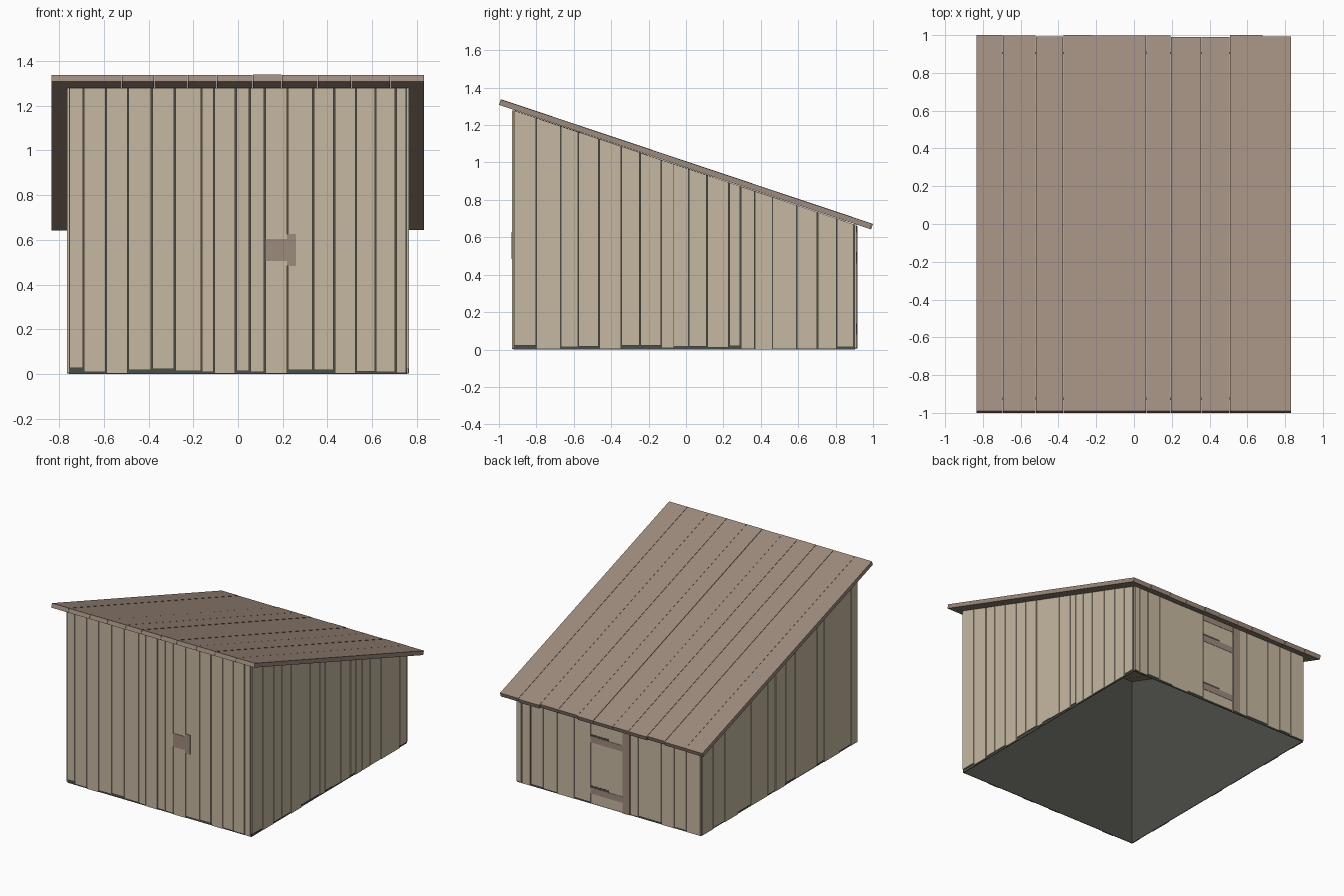
import bpy, bmesh, math, random
from mathutils import Vector

random.seed(4)
if "Cube" in bpy.data.objects:
    bpy.data.objects.remove(bpy.data.objects["Cube"], do_unlink=True)


def material(name, hex_code):
    def linear(c):
        return c / 12.92 if c <= 0.04045 else ((c + 0.055) / 1.055) ** 2.4
    rgb = [linear(int(hex_code[i:i + 2], 16) / 255) for i in (0, 2, 4)]
    mat = bpy.data.materials.new(name)
    mat.use_nodes = True
    mat.diffuse_color = (*rgb, 1)
    mat.node_tree.nodes["Principled BSDF"].inputs["Base Color"].default_value = (*rgb, 1)
    return mat


PALE = material("pale_wood", "c6b9a1")
BROWN = material("brown_wood", "9e8b7d")
DARK = material("dark_lining", "4b4d47")

# Main sizes: lining half width, lining front and back, board thickness
HALF, FRONT, BACK, BOARD = 0.755, -0.922, 0.903, 0.009
SLOPE = 0.335


def under_roof(y):
    return 1.307 - SLOPE * (y + 1)


def prism(bm, outline, offset):
    """Solid made by pushing a flat outline along an offset."""
    face = bm.faces.new([bm.verts.new(p) for p in outline])
    grown = bmesh.ops.extrude_face_region(bm, geom=[face], use_keep_orig=True)
    moved = [v for v in grown["geom"] if isinstance(v, bmesh.types.BMVert)]
    bmesh.ops.translate(bm, verts=moved, vec=offset)


def finish(bm, name, mat):
    bmesh.ops.recalc_face_normals(bm, faces=bm.faces)
    mesh = bpy.data.meshes.new(name)
    bm.to_mesh(mesh)
    bm.free()
    mesh.materials.append(mat)
    obj = bpy.data.objects.new(name, mesh)
    bpy.context.collection.objects.link(obj)
    return obj


def wall(name, seams, drops, place, normal):
    """Row of upright boards; place(u) gives the foot point on the lining."""
    bm = bmesh.new()
    for a, b, drop in zip(seams, seams[1:], drops):
        gap = random.uniform(0.001, 0.004)
        ends = [Vector(place(a + gap)), Vector(place(b - gap))]
        lift = Vector((0, 0, drop / 1000))
        tops = [Vector((p.x, p.y, under_roof(p.y) - 0.002)) for p in ends]
        outline = [ends[0] + lift, ends[1] + lift, tops[1], tops[0]]
        prism(bm, outline, Vector(normal) * (BOARD - random.uniform(0, 0.002)))
    return finish(bm, name, PALE)


def plate(name, x, z, y, depth, mat):
    """Flat upright rectangle, pushed along y by depth."""
    bm = bmesh.new()
    outline = [(x[0], y, z[0]), (x[1], y, z[0]), (x[1], y, z[1]), (x[0], y, z[1])]
    prism(bm, outline, (0, depth, 0))
    return finish(bm, name, mat)


# Dark lining: four thin sheets, open below and above
bm = bmesh.new()
corners = [(-HALF, FRONT), (HALF, FRONT), (HALF, BACK), (-HALF, BACK)]
low = [bm.verts.new((x, y, 0)) for x, y in corners]
high = [bm.verts.new((x, y, under_roof(y) - 0.002)) for x, y in corners]
for i in range(4):
    j = (i + 1) % 4
    bm.faces.new((low[i], low[j], high[j], high[i]))
lining = finish(bm, "wall_lining", DARK)
solid = lining.modifiers.new("thickness", "SOLIDIFY")
solid.thickness = 0.006
solid.offset = -1

# Board walls
wall("front_boards",
     [-HALF, -0.69, -0.59, -0.493, -0.386, -0.283, -0.163, -0.107, -0.011, 0.053,
      0.12, 0.22, 0.337, 0.43, 0.527, 0.614, 0.705, HALF],
     [27, 10, 2, 18, 22, 13, 9, 2, 15, 9, 2, 18, 18, 2, 11, 9, 5],
     lambda u: (u, FRONT, 0), (0, -1, 0))
wall("left_side_boards",
     [FRONT, -0.8, -0.67, -0.577, -0.465, -0.345, -0.246, -0.13, -0.067, 0.013, 0.112,
      0.23, 0.29, 0.37, 0.462, 0.59, 0.705, 0.807, 0.897],
     [22, 5, 15, 15, 2, 21, 21, 11, 20, 15, 11, 20, 3, 3, 5, 3, 3, 15],
     lambda u: (HALF, u, 0), (1, 0, 0))
wall("right_side_boards",
     [FRONT, -0.85, -0.71, -0.535, -0.45, -0.19, -0.08, 0.04, 0.13, 0.325, 0.48, 0.635,
      0.77, 0.897],
     [5, 15, 3, 18, 8, 20, 3, 12, 5, 18, 3, 10, 4],
     lambda u: (-HALF, u, 0), (-1, 0, 0))
wall("back_boards",
     [-HALF, -0.64, -0.54, -0.435, -0.245, -0.18, -0.12, 0.145, 0.28, 0.42, 0.535, 0.64,
      0.715, HALF],
     [4, 12, 3, 15, 8, 3, 6, 14, 3, 10, 16, 4, 8],
     lambda u: (u, BACK, 0), (0, 1, 0))

# Sloping roof boards with slightly uneven lower ends
along = Vector((0, 1, -SLOPE)).normalized()
up = Vector((0, SLOPE, 1)).normalized()
THICK = 0.032
length = (2 - THICK * up.y) / along.y
seams = [-0.835, -0.695, -0.52, -0.375, -0.225, -0.095, 0.065, 0.195, 0.357, 0.507, 0.68, 0.833]
bm = bmesh.new()
for i, (a, b) in enumerate(zip(seams, seams[1:])):
    trim = 0 if i == 9 else random.uniform(0, 0.01)
    start = Vector((a + 0.001, -1, 1.308))
    end = start + along * (length - trim)
    top = up * (THICK - random.uniform(0, 0.002))
    prism(bm, [start, end, end + top, start + top], (b - a - 0.002, 0, 0))
finish(bm, "roof_boards", BROWN)

# Front latch: bar and keeper
face = FRONT - BOARD + 0.003
plate("latch_bar", (0.12, 0.22), (0.505, 0.605), face, -0.005, BROWN)
plate("latch_keeper", (0.22, 0.26), (0.483, 0.627), face, -0.006, BROWN)

# Back door: post, lintel and two braces
face = BACK + BOARD - 0.003
plate("door_post", (-0.178, -0.122), (0.005, under_roof(face) - 0.006), face, 0.009, BROWN)
plate("door_lintel", (-0.118, 0.143), (0.625, under_roof(face) - 0.006), face, 0.005, BROWN)
for name, z in (("lower", 0.08), ("upper", 0.46)):
    plate(name + "_door_brace", (-0.118, 0.143), (z, z + 0.045), face, 0.005, BROWN)
    plate(name + "_brace_shadow_gap", (0.0, 0.143), (z + 0.045, z + 0.06), face, 0.004, DARK)
